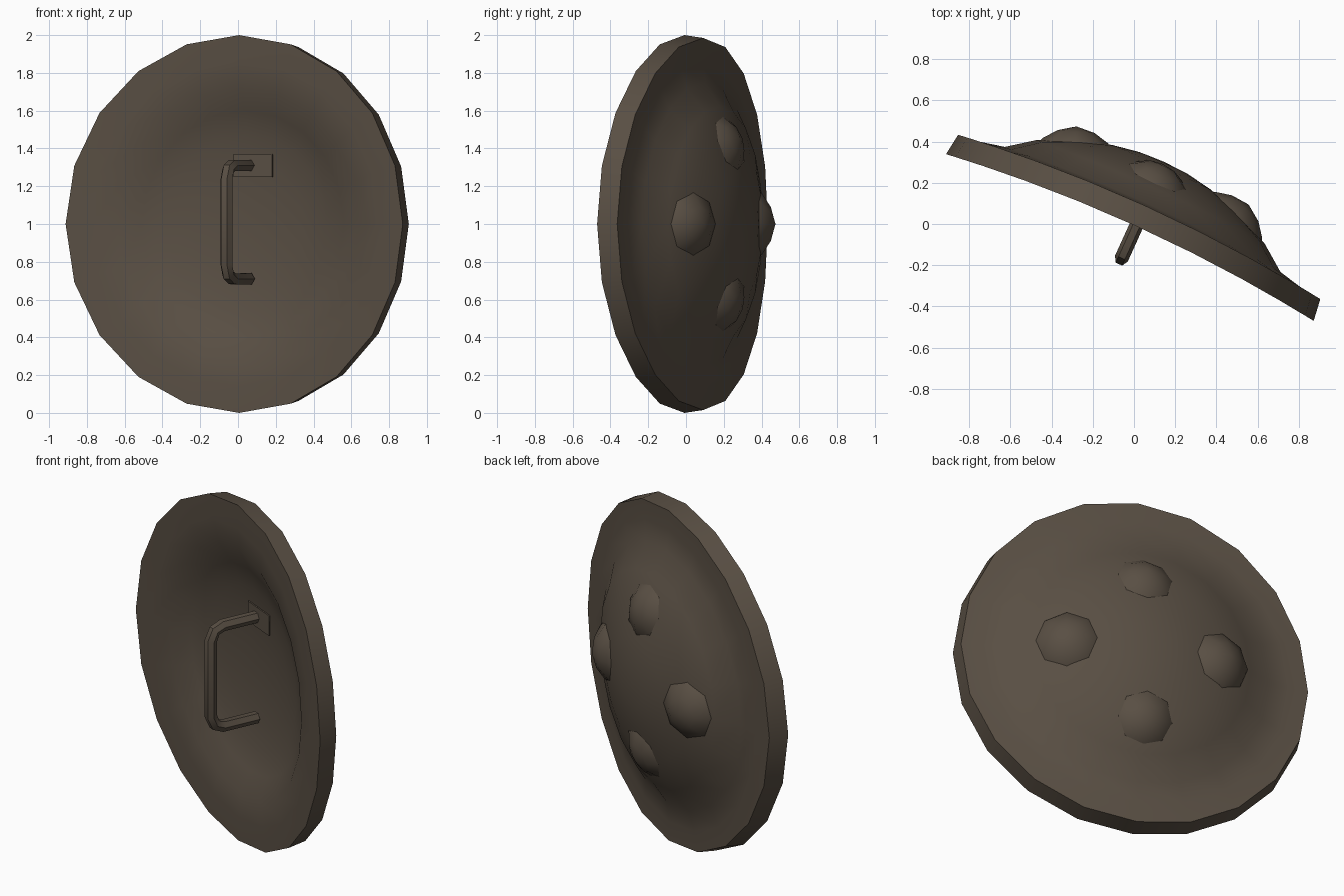
import bpy, bmesh, math
from mathutils import Matrix, Vector

if "Cube" in bpy.data.objects:
    bpy.data.objects.remove(bpy.data.objects["Cube"])

SIDES = 20
# shield frame: local x across, local y out of the domed side, z up
FRAME = Matrix.Translation((.006, -.008, 1)) @ Matrix.Rotation(math.radians(-24.4), 4, 'Z')

brown = bpy.data.materials.new("dull_brown")
brown.diffuse_color = (0.100, 0.078, 0.057, 1)
brown.use_nodes = True
brown.node_tree.nodes["Principled BSDF"].inputs["Base Color"].default_value = brown.diffuse_color


def finish(obj, angle=40):
    obj.data.materials.clear()
    obj.data.materials.append(brown)
    bpy.ops.object.select_all(action='DESELECT')
    obj.select_set(True)
    bpy.context.view_layer.objects.active = obj
    bpy.ops.object.shade_smooth_by_angle(angle=math.radians(angle))


def mesh_object(name, bm, matrix=FRAME):
    bmesh.ops.recalc_face_normals(bm, faces=bm.faces)
    me = bpy.data.meshes.new(name)
    bm.to_mesh(me)
    bm.free()
    obj = bpy.data.objects.new(name, me)
    bpy.context.collection.objects.link(obj)
    obj.matrix_world = matrix
    return obj


def lathe(profile, sides, warp=lambda v: v):
    """Spin (radius, depth) points around the local y axis."""
    bm = bmesh.new()
    rings = []
    for r, d in profile:
        ring = []
        for i in range(sides if r else 1):
            a = 2 * math.pi * i / sides
            ring.append(bm.verts.new(warp(Vector((r * math.cos(a), d, r * math.sin(a))))))
        rings.append(ring)
    for a, b in zip(rings, rings[1:]):
        for i in range(sides):
            j = (i + 1) % sides
            if len(a) == 1:
                bm.faces.new((a[0], b[i], b[j]))
            elif len(b) == 1:
                bm.faces.new((a[i], a[j], b[0]))
            else:
                bm.faces.new((a[i], a[j], b[j], b[i]))
    return bm


def bow(v):
    # the sides of the shield bow towards the hollow face
    u = .98 * v.x
    return Vector((u, v.y - .066 * u * u, v.z))


# shield body: closed profile from hollow centre to dome centre
body = [(0, .145), (.17, .142), (.33, .128), (.47, .108), (.60, .072), (.72, .014), (.86, .002),
        (1, 0), (.985, .108), (.87, .108), (.75, .122), (.62, .205),
        (.45, .268), (.27, .315), (.13, .335), (0, .34)]
finish(mesh_object("shield_body", lathe(body, SIDES, bow)))

# four low pointed bosses leaning outwards on the dome
boss = [(0, -.05), (.185, -.035), (.16, .0), (.09, .045), (0, .07)]
for k, name in enumerate(("right_boss", "top_boss", "left_boss", "bottom_boss")):
    a = k * math.pi / 2
    radial = Vector((math.cos(a), 0, math.sin(a)))
    axis = (Vector((0, 1, 0)) + .36 * radial).normalized()
    side = axis.cross(radial).normalized()
    rot = Matrix((side.cross(axis), axis, -side)).transposed().to_4x4()
    bm = lathe(boss, 8)
    bm.transform(Matrix.Translation(.435 * radial + Vector((0, .255, 0))) @ rot)
    finish(mesh_object(name, bm), 60)

# six-sided grip with chamfered corners
curve = bpy.data.curves.new("grip", 'CURVE')
curve.dimensions = '3D'
curve.bevel_depth = .034
curve.bevel_resolution = 1
curve.use_fill_caps = True
half = [(.115, .30), (-.10, .30), (-.15, .28), (-.174, .225)]
path = half + [(d, -z) for d, z in reversed(half)]
spline = curve.splines.new('POLY')
spline.points.add(len(path) - 1)
for p, (d, z) in zip(spline.points, path):
    p.co = (.005, d, z + .01, 1)
grip = bpy.data.objects.new("grip", curve)
bpy.context.collection.objects.link(grip)
grip.matrix_world = FRAME
bpy.context.view_layer.objects.active = grip
grip.select_set(True)
bpy.ops.object.convert(target='MESH')
finish(bpy.context.object, 35)

# thin mounting plate at the upper end of the grip
bm = bmesh.new()
bmesh.ops.create_cube(bm, size=1)
bm.transform(Matrix.Translation((.03, .114, .31)) @ Matrix.Diagonal((.225, .008, .12, 1)))
finish(mesh_object("grip_plate", bm), 30)
